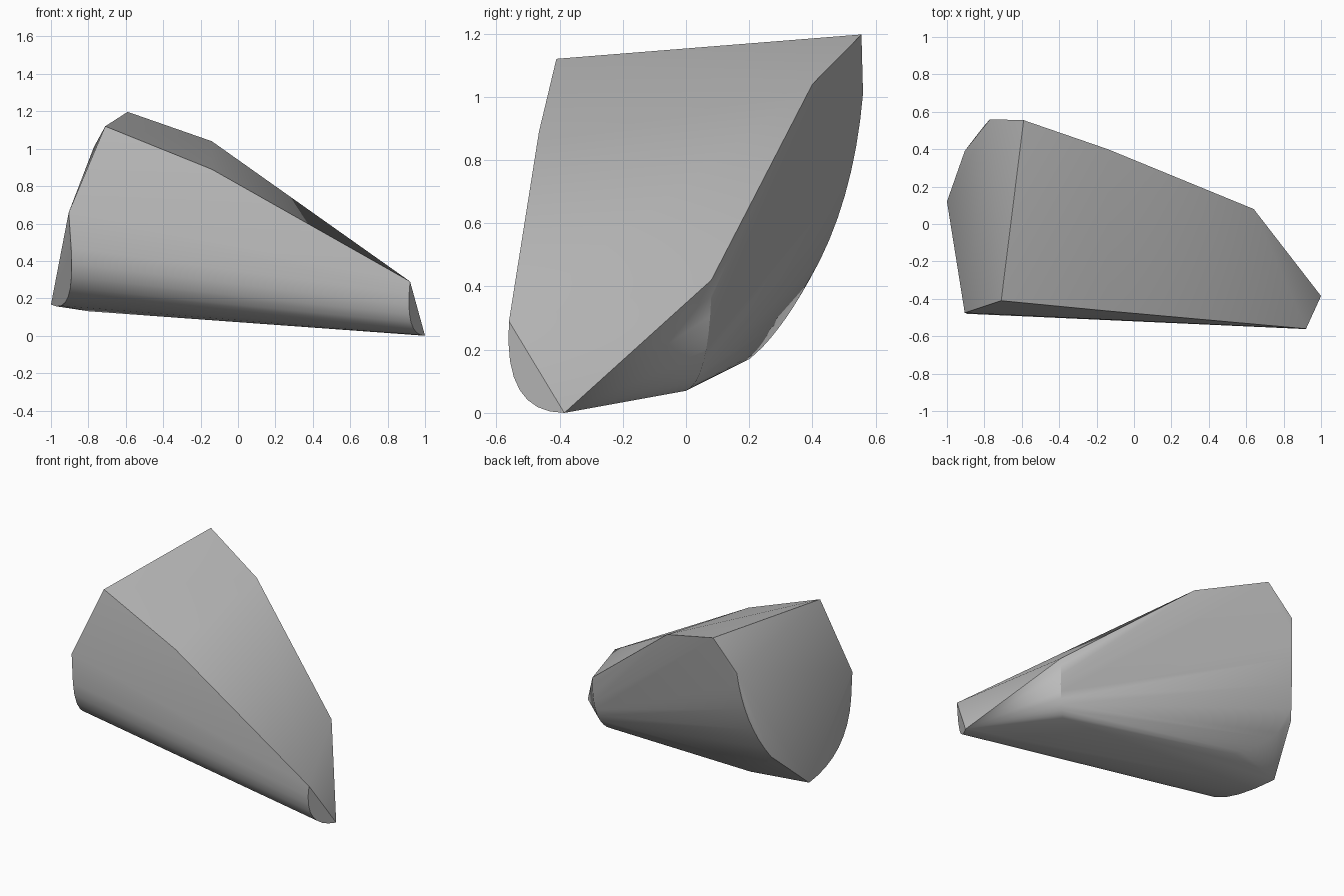
import bpy
import bmesh
import math
from mathutils import Vector

# Remove the default cube
default_cube = bpy.data.objects.get("Cube")
if default_cube:
    bpy.data.objects.remove(default_cube, do_unlink=True)


def make_material(name, colour):
    material = bpy.data.materials.new(name)
    material.use_nodes = True
    material.diffuse_color = colour
    shader = material.node_tree.nodes["Principled BSDF"]
    shader.inputs["Base Color"].default_value = colour
    return material


def rounded_edge(start, control, end, steps=8):
    """Quadratic curve that rounds a corner of the block."""
    start, control, end = Vector(start), Vector(control), Vector(end)
    points = []
    for step in range(steps + 1):
        t = step / steps
        points.append(start.lerp(control, t).lerp(control.lerp(end, t), t))
    return points


# Sharp corners of the block
top_front = (-.71, -.41, 1.12)
top_back = (-.59, .555, 1.197)
ridge_front = (-.14, -.465, .89)
ridge_back = (-.14, .4, 1.04)
small_end_top = (.92, -.56, .29)
small_end_tip = (1, -.385, 0)
side_top = (.64, .08, .42)
side_low = (.64, .08, .37)
big_end_front = (-.905, -.475, .66)
big_end_low = (-.892, -.48, .47)
big_end_tip = (-1, .12, .167)
big_end_back = (-.905, .39, .42)
back_top = (-.77, .56, 1.01)
under_back = (-.62, .2, .17)
under_middle = (-.8, 0, .131)

corners = [Vector(corner) for corner in (
    top_front, top_back, ridge_front, ridge_back, side_top,
    big_end_front, under_middle)]

# Rounded rims joining the corners
corners += rounded_edge(small_end_top, (.89, -.58, 0), small_end_tip)
corners += rounded_edge(side_low, (.64, .07, .1), (.56, 0, .07))
corners += rounded_edge(big_end_low, (-.87, -.47, .1), big_end_tip)
corners += rounded_edge(back_top, (-.8, .53, .66), big_end_back)
corners += rounded_edge(big_end_back, (-.78, .29, .24), under_back)

# Tapered block: convex skin around corners and rims
bm = bmesh.new()
for corner in corners:
    bm.verts.new(corner)
bmesh.ops.remove_doubles(bm, verts=bm.verts[:], dist=.001)
hull = bmesh.ops.convex_hull(bm, input=bm.verts[:])
unused = {item for item in hull["geom_interior"] + hull["geom_unused"]
          if isinstance(item, bmesh.types.BMVert)}
bmesh.ops.delete(bm, geom=list(unused), context="VERTS")
bmesh.ops.recalc_face_normals(bm, faces=bm.faces[:])

mesh = bpy.data.meshes.new("tapered_block")
bm.to_mesh(mesh)
bm.free()
mesh.materials.append(make_material("stone grey", (.5, .5, .5, 1)))

block = bpy.data.objects.new("tapered_block", mesh)
bpy.context.collection.objects.link(block)
bpy.ops.object.select_all(action="DESELECT")
block.select_set(True)
bpy.context.view_layer.objects.active = block
bpy.ops.object.shade_smooth_by_angle(angle=math.radians(30))
